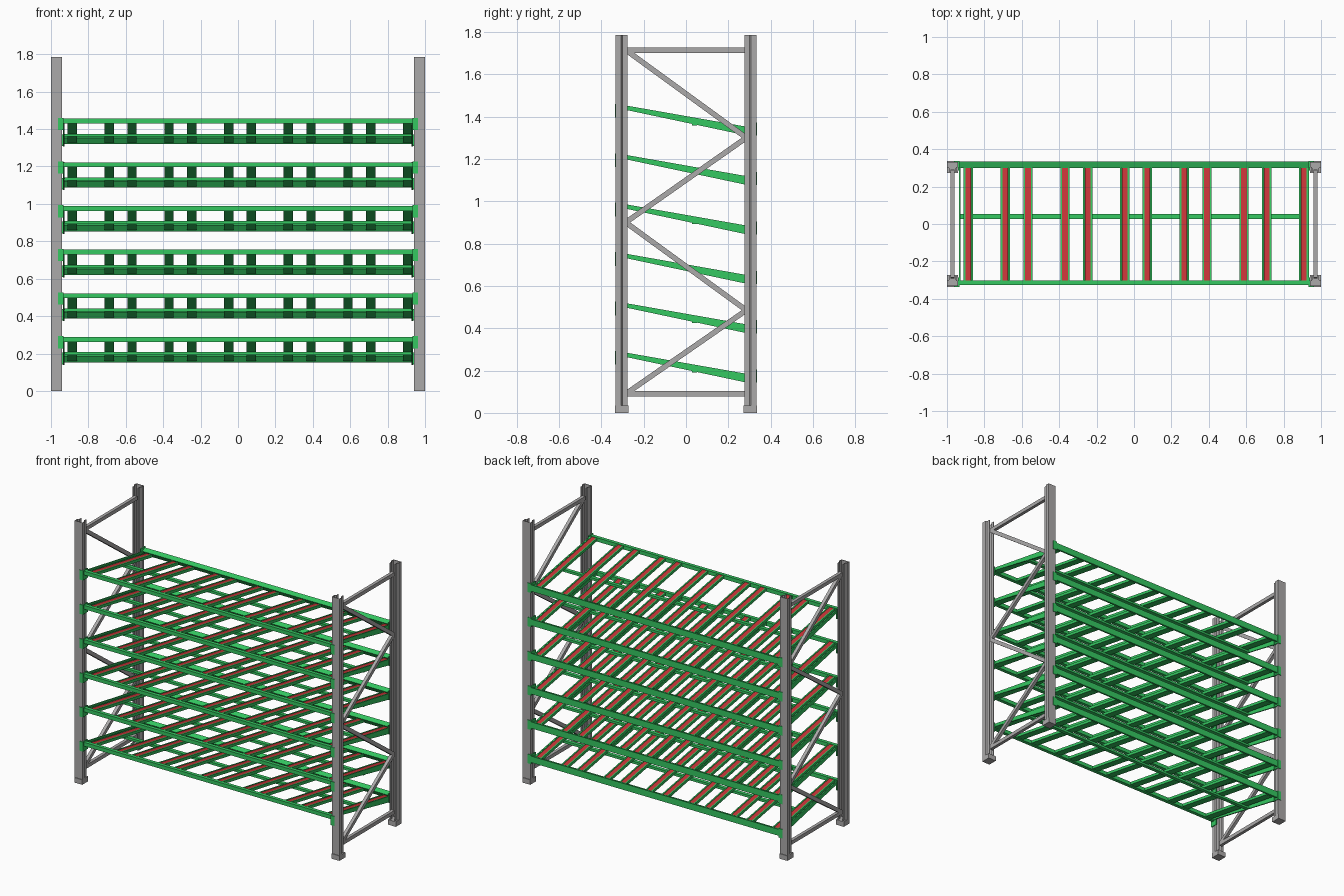
import bpy, bmesh
from mathutils import Vector

cube = bpy.data.objects.get("Cube")
if cube:
    bpy.data.objects.remove(cube, do_unlink=True)


def material(name, rgb):
    m = bpy.data.materials.new(name)
    m.use_nodes = True
    m.diffuse_color = (*rgb, 1)
    m.node_tree.nodes["Principled BSDF"].inputs["Base Color"].default_value = (*rgb, 1)
    return m


GREY = material("galvanised grey", (0.41, 0.40, 0.40))
GREEN = material("shelf green", (0.035, 0.58, 0.12))
RED = material("roller red", (0.58, 0.035, 0.04))


def extrude(bm, points, offset):
    """Closed prism from a planar outline swept along offset."""
    offset = Vector(offset)
    a = [bm.verts.new(p) for p in points]
    b = [bm.verts.new(Vector(p) + offset) for p in points]
    bm.faces.new(a)
    bm.faces.new(b[::-1])
    for i in range(len(a)):
        j = (i + 1) % len(a)
        bm.faces.new((a[j], a[i], b[i], b[j]))


def prism(bm, yz, x0, x1):
    extrude(bm, [(x0, y, z) for y, z in yz], (x1 - x0, 0, 0))


def box(bm, x0, x1, y0, y1, z0, z1):
    prism(bm, [(y0, z0), (y1, z0), (y1, z1), (y0, z1)], x0, x1)


def finish(name, bm, mat):
    bmesh.ops.recalc_face_normals(bm, faces=bm.faces)
    mesh = bpy.data.meshes.new(name)
    bm.to_mesh(mesh)
    bm.free()
    mesh.materials.append(mat)
    ob = bpy.data.objects.new(name, mesh)
    bpy.context.collection.objects.link(ob)
    return ob


# Uprights: stepped open channels with the web facing outwards
HEIGHT = 1.785
half = [(0.03, 0), (0.03, 0.026), (0.02, 0.033), (0.02, 0.055)]
WALL = 0.004
inner = [(u - WALL, max(v, WALL)) for u, v in half]
section = half + inner[::-1]
section += [(-u, v) for u, v in inner] + [(-u, v) for u, v in half[::-1]]

for sx, side in ((-1, "right"), (1, "left")):
    for sy, end in ((-1, "front"), (1, "back")):
        bm = bmesh.new()
        extrude(bm, [(sx * 0.97 + u, sy * (0.332 - v), 0) for u, v in section],
                (0, 0, HEIGHT))
        finish(f"{end}_{side}_upright", bm, GREY)
        bm = bmesh.new()
        ys = sorted((sy * 0.336, sy * 0.272))
        box(bm, sx * 0.97 - 0.03, sx * 0.97 + 0.03, *ys, 0, 0.034)
        finish(f"{end}_{side}_foot", bm, GREY)

    # Zigzag bracing between the two uprights of each end frame
    bm = bmesh.new()
    nodes = [(-0.285, 1.715), (0.285, 1.30), (-0.285, 0.90), (0.285, 0.485), (-0.285, 0.09)]
    struts = list(zip(nodes, nodes[1:]))
    struts += [((-0.285, z), (0.285, z)) for z in (0.09, 1.713)]
    for p, q in struts:
        p, q = Vector(p), Vector(q)
        n = (q - p).orthogonal().normalized() * 0.0125
        prism(bm, [p + n, q + n, q - n, p - n], sx * 0.97 - 0.011, sx * 0.97 + 0.011)
    finish(f"{side}_bracing", bm, GREY)

# Shelf parts, modelled once at the top level
TOP = 1.45


def deck(y, drop=0.0):
    """Point on the sloping deck, lowered by drop."""
    return (y, TOP - 0.176 * (y + 0.27) - drop)


def sloped(bm, x0, x1, d0, d1, y0=-0.307, y1=0.308):
    prism(bm, [deck(y0, d0), deck(y1, d0), deck(y1, d1), deck(y0, d1)], x0, x1)


parts = []

# Front beam and the wedge-backed rear beam
bm = bmesh.new()
box(bm, -0.942, 0.942, -0.327, -0.303, 1.43, 1.456)
parts.append(finish("front_beam", bm, GREEN))
bm = bmesh.new()
prism(bm, [(0.300, 1.352), (0.334, 1.364), (0.334, 1.32), (0.322, 1.32)], -0.942, 0.942)
parts.append(finish("back_beam", bm, GREEN))

# Cross bar under the rails
bm = bmesh.new()
box(bm, -0.93, 0.93, 0.028, 0.053, 1.359, 1.375)
parts.append(finish("middle_bar", bm, GREEN))

# Brackets hooked around the uprights, and tapered end plates
bm = bmesh.new()
for s in (-1, 1):
    for sy, z0, z1 in ((-1, 1.395, 1.46), (1, 1.31, 1.372)):
        xs = sorted((s * 0.934, s * 0.962))
        box(bm, *xs, *sorted((sy * 0.332, sy * 0.336)), z0, z1)
        xs = sorted((s * 0.934, s * 0.94))
        box(bm, *xs, *sorted((sy * 0.285, sy * 0.336)), z0, z1)
parts.append(finish("beam_brackets", bm, GREEN))
bm = bmesh.new()
for s in (-1, 1):
    prism(bm, [deck(-0.305), deck(0.305), deck(0.305, 0.042), deck(-0.305, 0.02)],
          *sorted((s * 0.927, s * 0.935)))
parts.append(finish("end_plates", bm, GREEN))

# Channel rails in pairs, each with a red roller strip
channels, rollers = bmesh.new(), bmesh.new()
for i in range(6):
    centre = -0.787 + i * 0.319
    for x in (centre - 0.099, centre + 0.099):
        sloped(channels, x - 0.025, x + 0.025, 0.016, 0.021)
        for e in (-1, 1):
            sloped(channels, *sorted((x + e * 0.025, x + e * 0.016)), 0.002, 0.016)
        sloped(rollers, x - 0.015, x + 0.015, 0.004, 0.0155, -0.303, 0.303)
parts.append(finish("rail_channels", channels, GREEN))
parts.append(finish("roller_strips", rollers, RED))

# Repeat the shelf at the lower levels
for level in range(1, 6):
    for part in parts:
        copy = part.copy()
        copy.name = f"{part.name}_level_{level + 1}"
        copy.location.z = -0.2335 * level
        bpy.context.collection.objects.link(copy)
